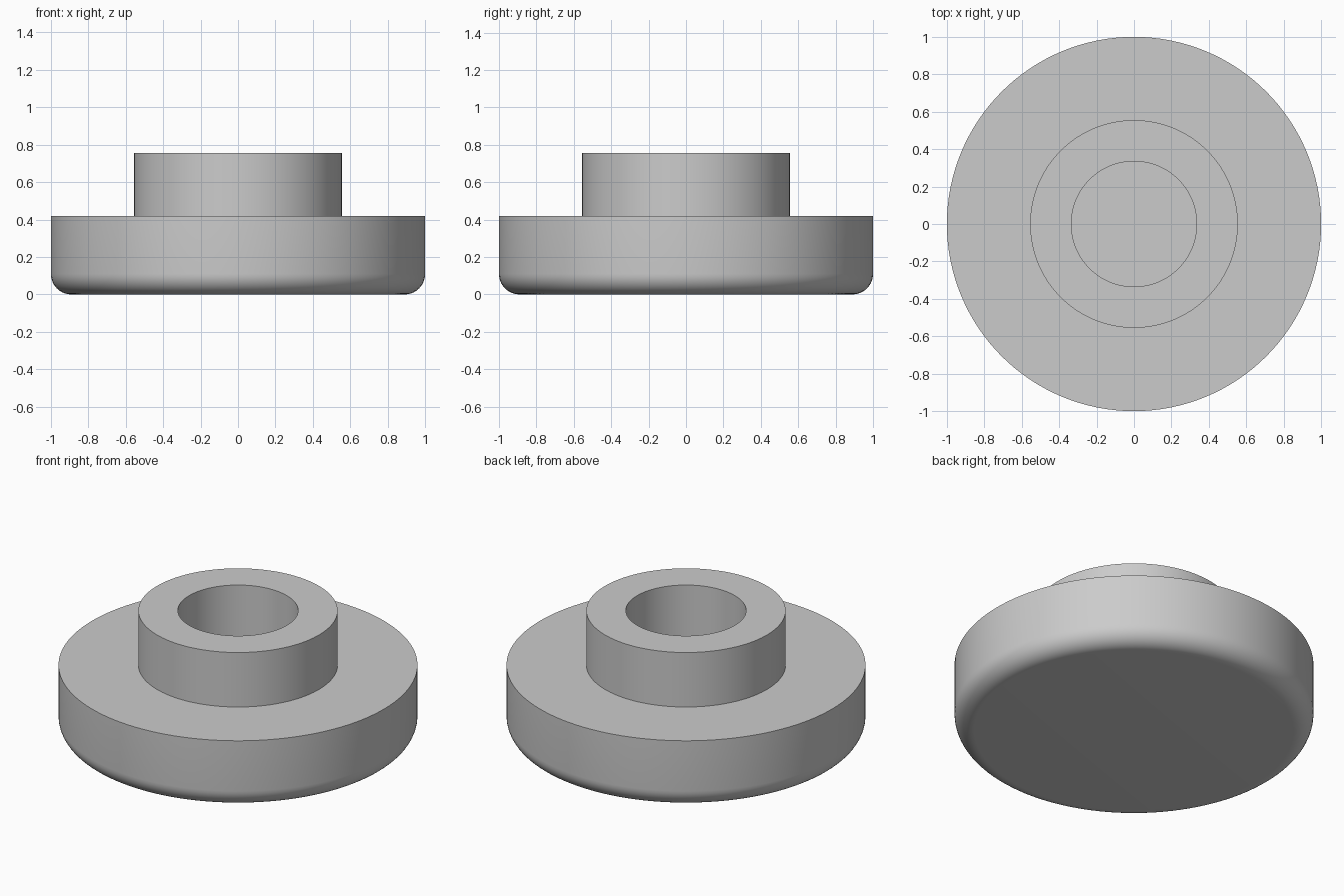
import bpy
import bmesh
from math import sin, cos, pi, radians

if "Cube" in bpy.data.objects:
    bpy.data.objects.remove(bpy.data.objects["Cube"], do_unlink=True)

SEGMENTS = 128
BASE_TOP, HUB_TOP = 0.42, 0.755
BASE_R, HUB_R, BORE_R = 1.0, 0.555, 0.335
FILLET = 0.11

grey = bpy.data.materials.new("plain_grey")
grey.use_nodes = True
colour = (0.6, 0.6, 0.6, 1)
grey.diffuse_color = colour
grey.node_tree.nodes["Principled BSDF"].inputs["Base Color"].default_value = colour


def revolve(name, profile):
    """Spin a radius/height profile around the z axis."""
    bm = bmesh.new()
    verts = [bm.verts.new((r, 0, z)) for r, z in profile]
    edges = [bm.edges.new(pair) for pair in zip(verts, verts[1:])]
    bmesh.ops.spin(bm, geom=verts + edges, cent=(0, 0, 0), axis=(0, 0, 1),
                   angle=2 * pi, steps=SEGMENTS, use_duplicate=False)
    bmesh.ops.remove_doubles(bm, verts=bm.verts, dist=0.0001)
    bmesh.ops.recalc_face_normals(bm, faces=bm.faces)
    mesh = bpy.data.meshes.new(name)
    bm.to_mesh(mesh)
    bm.free()
    mesh.materials.append(grey)
    obj = bpy.data.objects.new(name, mesh)
    bpy.context.collection.objects.link(obj)
    bpy.ops.object.select_all(action="DESELECT")
    obj.select_set(True)
    bpy.context.view_layer.objects.active = obj
    bpy.ops.object.shade_smooth_by_angle(angle=radians(30))


# Rounded lower rim of the disc
steps = 10
rim = [(BASE_R - FILLET + FILLET * sin(a), FILLET - FILLET * cos(a))
       for a in (i * pi / 2 / steps for i in range(steps + 1))]

# Wide disc with a raised hub and blind bore, as one solid
revolve("flanged_foot", [(0, 0)] + rim + [
    (BASE_R, BASE_TOP), (HUB_R, BASE_TOP), (HUB_R, HUB_TOP),
    (BORE_R, HUB_TOP), (BORE_R, BASE_TOP), (0, BASE_TOP)])
